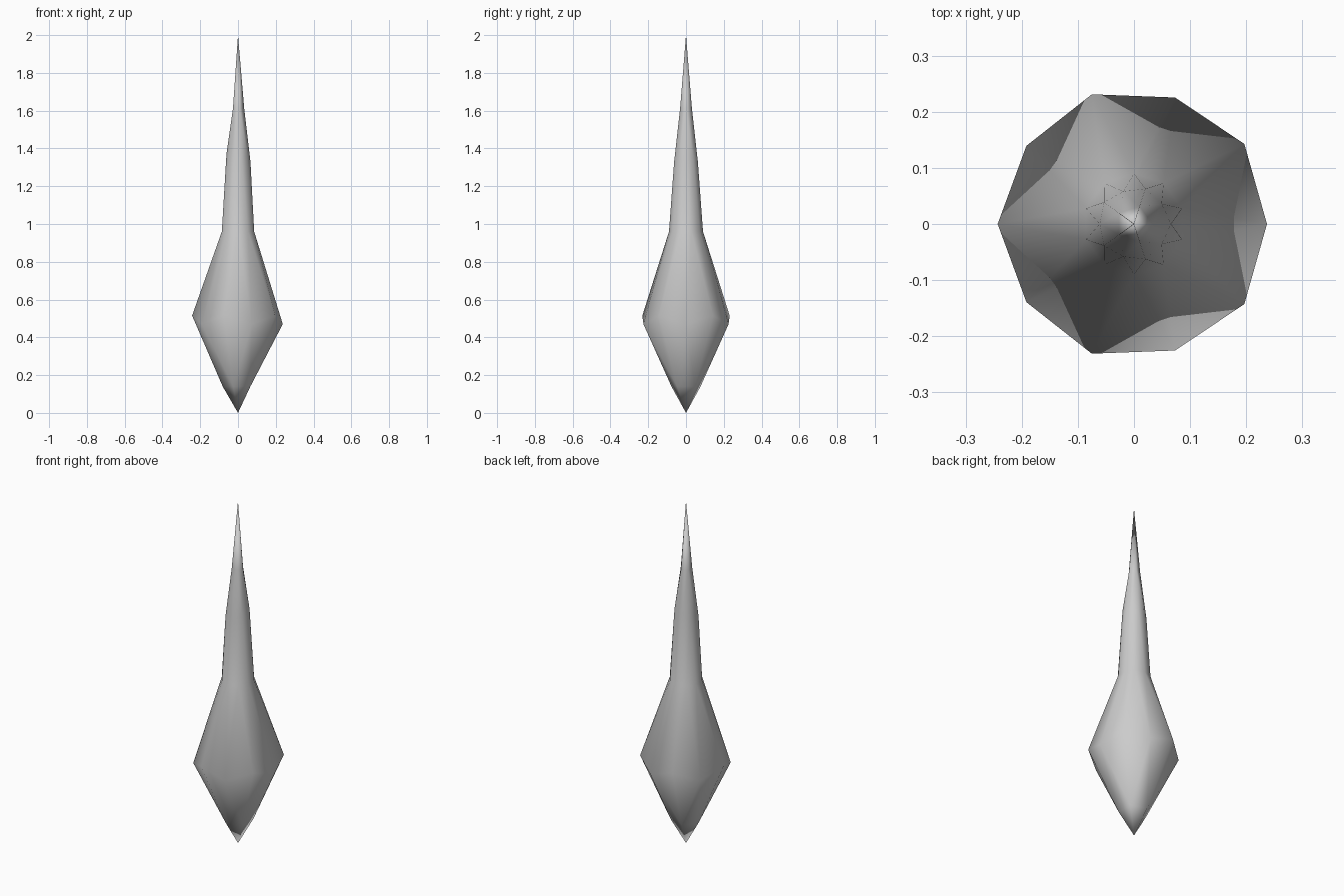
import bpy
import math

cube = bpy.data.objects.get("Cube")
if cube:
    bpy.data.objects.remove(cube, do_unlink=True)

# Plain grey material
grey = bpy.data.materials.new("light_grey")
grey.use_nodes = True
colour = (0.6, 0.6, 0.6, 1)
grey.diffuse_color = colour
grey.node_tree.nodes["Principled BSDF"].inputs["Base Color"].default_value = colour

# Each ring: height on the unit sphere, new height, new radius
RINGS = [
    (-1.0, 0.0, 0.0),
    (-0.851, 0.14, 0.081),
    (-0.526, 0.47, 0.237),
    (-0.447, 0.515, 0.243),
    (0.0, 0.96, 0.09),
    (0.447, 1.33, 0.066),
    (0.526, 1.37, 0.061),
    (0.851, 1.61, 0.033),
    (1.0, 2.0, 0.0),
]

# Spike: a faceted sphere drawn out to a long point
bpy.ops.mesh.primitive_ico_sphere_add(subdivisions=2, radius=1)
spike = bpy.context.object
spike.name = "spike"
for v in spike.data.vertices:
    ring = min(RINGS, key=lambda r: abs(r[0] - v.co.z))
    angle = math.atan2(v.co.y, v.co.x)
    v.co = (ring[2] * math.cos(angle), ring[2] * math.sin(angle), ring[1])
spike.data.materials.append(grey)
bpy.ops.object.shade_smooth()
